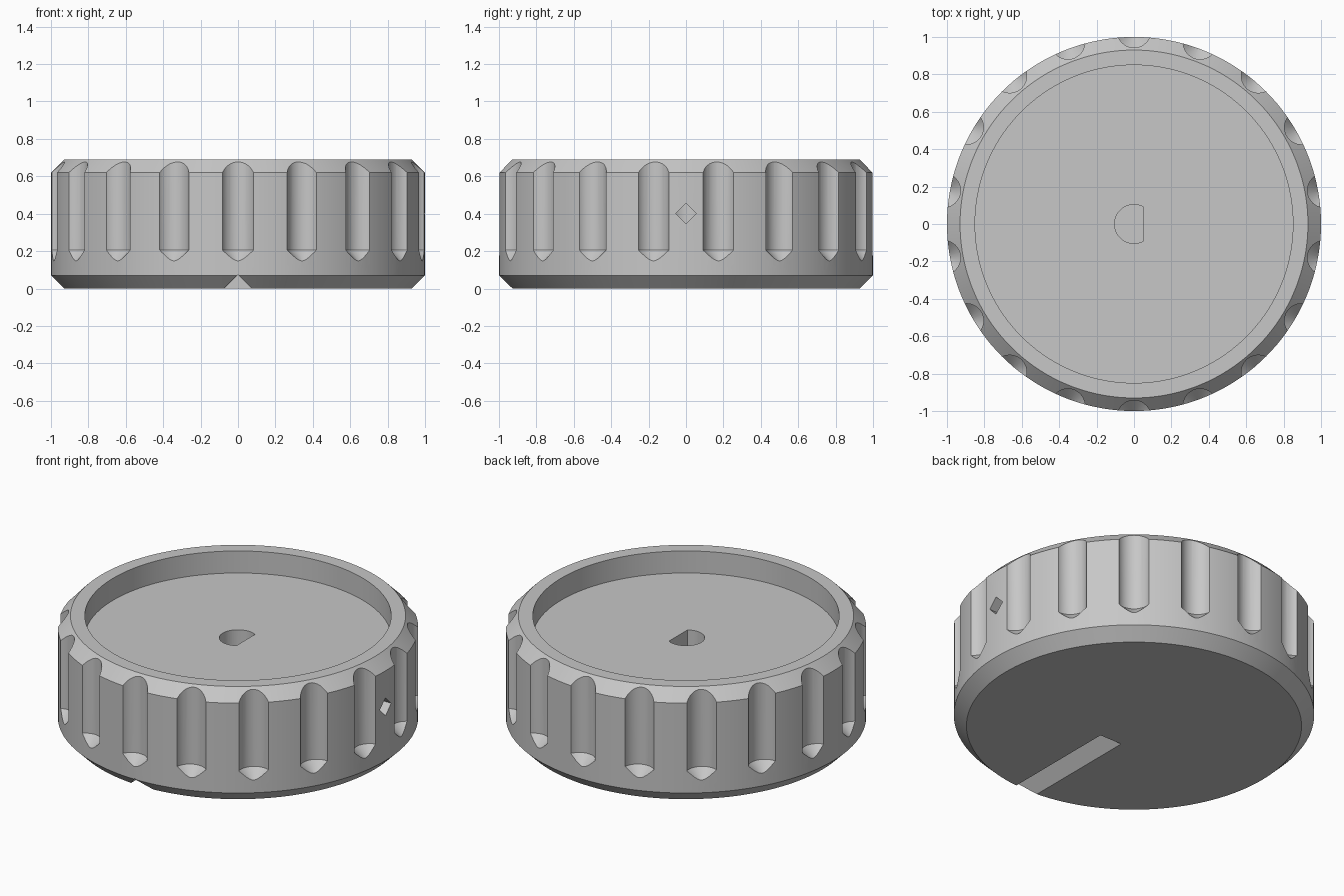
import bpy, bmesh, math
from mathutils import Matrix, Vector

cube = bpy.data.objects.get("Cube")
if cube:
    bpy.data.objects.remove(cube, do_unlink=True)

HEIGHT = 0.69
CHAMFER = 0.07
FLOOR = 0.555
FLUTES = 18

grey = bpy.data.materials.new("plain grey")
grey.use_nodes = True
colour = (0.57, 0.57, 0.57, 1)
grey.diffuse_color = colour
grey.node_tree.nodes["Principled BSDF"].inputs["Base Color"].default_value = colour


def make_object(name, bm):
    bmesh.ops.recalc_face_normals(bm, faces=bm.faces)
    mesh = bpy.data.meshes.new(name)
    bm.to_mesh(mesh)
    bm.free()
    mesh.materials.append(grey)
    obj = bpy.data.objects.new(name, mesh)
    bpy.context.collection.objects.link(obj)
    return obj


def lathe(bm, profile, steps):
    """Spin an (r, z) profile that starts and ends on the axis."""
    verts = [bm.verts.new((r, 0, z)) for r, z in profile]
    edges = [bm.edges.new(pair) for pair in zip(verts, verts[1:])]
    bmesh.ops.spin(bm, geom=verts + edges, cent=(0, 0, 0), axis=(0, 0, 1),
                   angle=math.tau, steps=steps, use_merge=True)
    bmesh.ops.remove_doubles(bm, verts=bm.verts, dist=1e-5)


def prism(name, points, sweep):
    """Extrude a planar outline along a vector."""
    bm = bmesh.new()
    face = bm.faces.new([bm.verts.new(p) for p in points])
    out = bmesh.ops.extrude_face_region(bm, geom=[face], use_keep_orig=True)
    moved = [g for g in out["geom"] if isinstance(g, bmesh.types.BMVert)]
    bmesh.ops.translate(bm, verts=moved, vec=sweep)
    return make_object(name, bm)


# Dished body with chamfered rims
bm = bmesh.new()
lathe(bm, [(0, 0), (1 - CHAMFER, 0), (1, CHAMFER), (1, HEIGHT - CHAMFER),
           (1 - CHAMFER, HEIGHT), (0.85, HEIGHT), (0.85, FLOOR), (0, FLOOR)], 144)
knob = make_object("knob_body", bm)

# Grip flutes with conical lower ends
bm = bmesh.new()
r = 0.091
lathe(bm, [(0, 0.205 - r), (r, 0.205), (r, 0.8), (0, 0.8)], 40)
bmesh.ops.translate(bm, verts=bm.verts, vec=(0, -1.034, 0))
first = bm.verts[:] + bm.edges[:] + bm.faces[:]
for i in range(1, FLUTES):
    copy = bmesh.ops.duplicate(bm, geom=first)["geom"]
    bmesh.ops.rotate(bm, verts=[g for g in copy if isinstance(g, bmesh.types.BMVert)],
                     cent=(0, 0, 0), matrix=Matrix.Rotation(math.tau * i / FLUTES, 3, "Z"))
flutes = make_object("flute_cutter", bm)

# D-shaped shaft socket
R, FLAT = 0.104, 0.052
a = math.acos(FLAT / R)
arc = [a + (math.tau - 2 * a) * i / 40 for i in range(41)]
socket = prism("socket_cutter", [(R * math.cos(t), R * math.sin(t), 0.2) for t in arc],
               Vector((0, 0, 0.5)))

# Diamond set-screw hole through the side
d = 0.055
screw = prism("screw_cutter", [(0, 0, 0.4 - d), (0, d, 0.4), (0, 0, 0.4 + d), (0, -d, 0.4)],
              Vector((1.2, 0, 0)))

# V-shaped pointer groove under the front
w = 0.075
pointer = prism("pointer_cutter", [(-2 * w, -0.2, -w), (2 * w, -0.2, -w), (0, -0.2, w)],
                Vector((0, -1, 0)))

# Cut everything out of the body
bpy.context.view_layer.objects.active = knob
for cutter in (flutes, socket, screw, pointer):
    mod = knob.modifiers.new(cutter.name, "BOOLEAN")
    mod.operation = "DIFFERENCE"
    mod.solver = "EXACT"
    mod.object = cutter
    bpy.ops.object.modifier_apply(modifier=mod.name)
    bpy.data.objects.remove(cutter, do_unlink=True)

# Smooth shading with crisp edges
bpy.ops.object.select_all(action="DESELECT")
knob.select_set(True)
bpy.ops.object.shade_smooth_by_angle(angle=math.radians(25))
